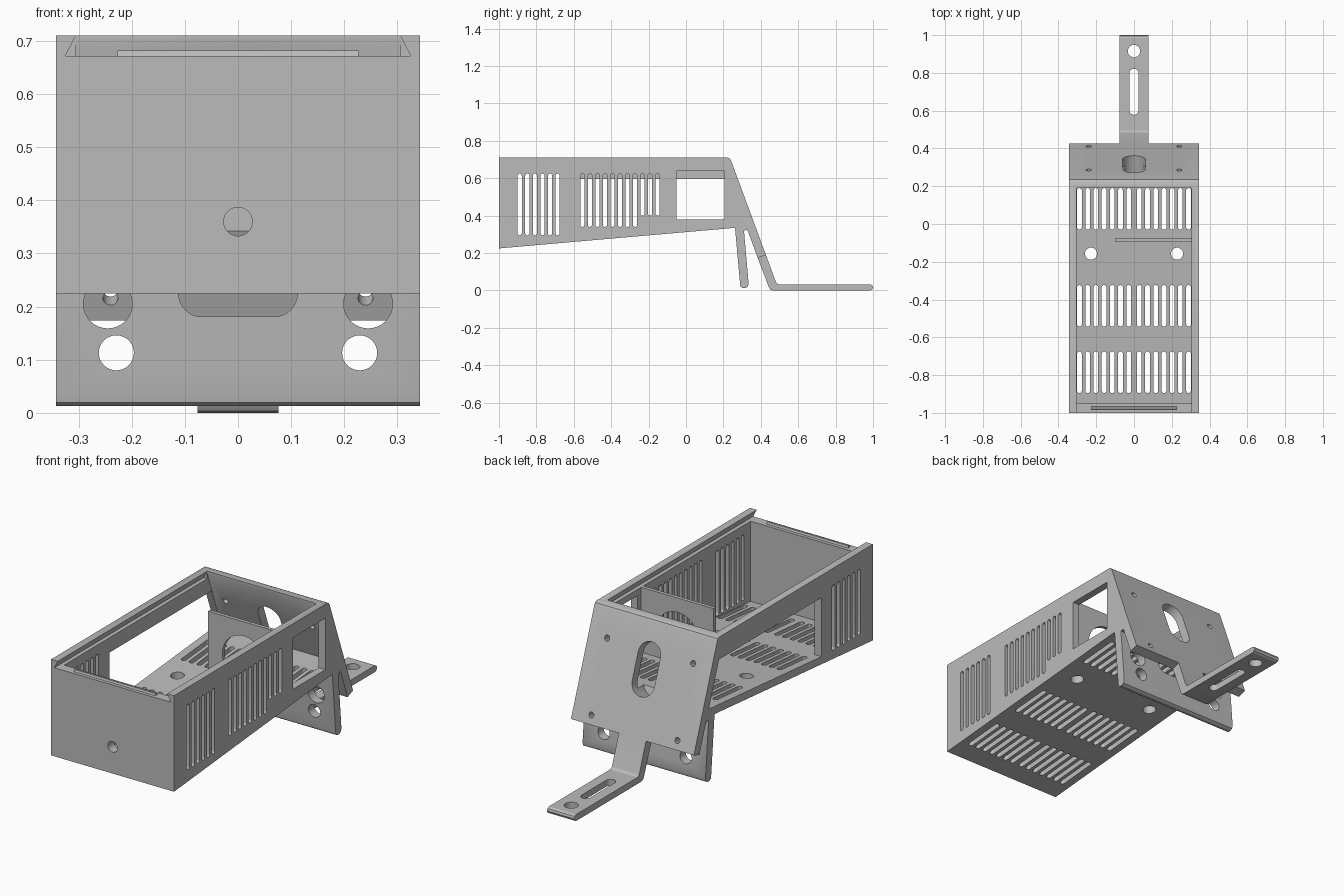
import bpy, bmesh
from math import pi, cos, sin, radians
from mathutils import Matrix

cube = bpy.data.objects.get("Cube")
if cube:
    bpy.data.objects.remove(cube, do_unlink=True)

grey = bpy.data.materials.new("plain_grey")
grey.use_nodes = True
grey.diffuse_color = (0.5, 0.5, 0.5, 1)
grey.node_tree.nodes["Principled BSDF"].inputs["Base Color"].default_value = (0.5, 0.5, 0.5, 1)

TILT = Matrix.Rotation(radians(20.3), 4, 'X')


def prism(pts, axis, lo, hi, mat=Matrix()):
    """A 2D outline swept along one axis."""
    place = {'x': lambda u, v, w: (w, u, v),
             'y': lambda u, v, w: (u, w, v),
             'z': lambda u, v, w: (u, v, w)}[axis]
    return [mat @ Matrix.Translation(place(u, v, w)).to_translation()
            for w in (lo, hi) for u, v in pts]


def slot(cu, cv, ru, rv, r, n=8):
    """Rounded rectangle outline with half sizes ru, rv and corner radius r."""
    pts = []
    for k, (su, sv) in enumerate(((1, 1), (-1, 1), (-1, -1), (1, -1))):
        for i in range(n + 1):
            a = (k + i / n) * pi / 2
            p = (cu + su * (ru - r) + r * cos(a), cv + sv * (rv - r) + r * sin(a))
            if not pts or abs(p[0] - pts[-1][0]) + abs(p[1] - pts[-1][1]) > 1e-5:
                pts.append(p)
    if abs(pts[0][0] - pts[-1][0]) + abs(pts[0][1] - pts[-1][1]) < 1e-5:
        pts.pop()
    return pts


def circle(cu, cv, r):
    return slot(cu, cv, r, r, r)


def build(name, prisms):
    bm = bmesh.new()
    for coords in prisms:
        vs = [bm.verts.new(c) for c in coords]
        n = len(vs) // 2
        bm.faces.new(vs[:n])
        bm.faces.new(vs[n:])
        for i in range(n):
            j = (i + 1) % n
            bm.faces.new((vs[i], vs[j], vs[n + j], vs[n + i]))
    bmesh.ops.recalc_face_normals(bm, faces=bm.faces)
    me = bpy.data.meshes.new(name)
    bm.to_mesh(me)
    bm.free()
    ob = bpy.data.objects.new(name, me)
    bpy.context.collection.objects.link(ob)
    me.materials.append(grey)
    return ob


def select(ob):
    bpy.ops.object.select_all(action='DESELECT')
    ob.select_set(True)
    bpy.context.view_layer.objects.active = ob


def cut(ob, prisms):
    cutter = build("cutter", prisms)
    cutter.hide_render = True
    mod = ob.modifiers.new("cut", 'BOOLEAN')
    mod.operation = 'DIFFERENCE'
    mod.solver = 'EXACT'
    mod.object = cutter
    select(ob)
    bpy.ops.object.modifier_apply(modifier=mod.name)
    bpy.data.objects.remove(cutter, do_unlink=True)


def floor_top(y):
    return 0.2635 + 0.0873 * (y + 1)


def plate_y(z):
    """Outer face of the slanted back plate."""
    return 0.235 + 0.37 * (0.71 - z)


# Case with slanted back plate and hanging leg, swept from the side outline
W, IN = 0.343, 0.305
case = build("case", [prism([
    (-1, 0.225), (-1, 0.71), (0.225, 0.71), (0.235, 0.705), (0.242, 0.692),
    (plate_y(0.19), 0.19), (plate_y(0.174) - 0.05, 0.174), (0.328, 0.325), (0.31, 0.32),
    (0.335, 0.035), (0.33, 0.02), (0.318, 0.013), (0.302, 0.013), (0.292, 0.02),
    (0.289, 0.035), (0.262, 0.335)], 'x', -W, W)])

# Cavity and dovetail track for the lid
cut(case, [prism([(-0.95, 0.9), (0.19, 0.9), (0.19, 0.7), (0.309, floor_top(0.309)),
                  (-0.95, floor_top(-0.95))], 'x', -IN, IN)])
cut(case, [prism([(-0.325, 0.672), (0.325, 0.672), (0.3, 0.72), (-0.3, 0.72)],
                 'y', -1.1, 0.19)])

# Side vents, side window and the large opening in the other side
vents = [prism(slot(-0.889 + 0.0405 * i, 0.46, 0.011, 0.165, 0.011), 'x', -0.4, 0.4)
         for i in range(6)]
for i in range(11):
    low = 0.34 if i < 8 else 0.40
    vents.append(prism(slot(-0.554 + 0.0402 * i, (0.625 + low) / 2, 0.011,
                            (0.625 - low) / 2, 0.011), 'x', 0.25, 0.4))
window = [(-0.05, 0.38), (0.207, 0.38), (0.207, 0.64), (-0.05, 0.64)]
vents.append(prism(window, 'x', 0.25, 0.4))
opening = [(-0.59, 0.597), (0.226, 0.597), (0.308, floor_top(0.308)), (-0.59, floor_top(-0.59))]
vents.append(prism(opening, 'x', -0.4, -0.25))
cut(case, vents)

# Floor vents and floor holes
holes = []
for cy in (0.08, -0.433, -0.785):
    for i in range(7):
        for s in (-1, 1):
            holes.append(prism(slot(s * (0.028 + 0.0435 * i), cy, 0.0125, 0.11, 0.0125),
                               'z', 0.15, 0.45))
for s in (-1, 1):
    holes.append(prism(circle(s * 0.228, -0.157, 0.032), 'z', 0.15, 0.45))
cut(case, holes)

# Front hole, leg holes and back plate holes
holes = [prism(circle(0, 0.36, 0.027), 'y', -1.1, -0.9),
         prism(slot(0, 0.226, 0.112, 0.045, 0.044), 'y', 0.24, 0.355)]
for s in (-1, 1):
    holes.append(prism(circle(s * 0.245, 0.205, 0.046), 'y', 0.24, 0.355))
    holes.append(prism(circle(s * 0.229, 0.113, 0.033), 'y', 0.24, 0.37))
    for z in (0.232, 0.572):
        holes.append(prism(circle(s * 0.24, 0, 0.014), 'y', -0.075, 0.05,
                           Matrix.Translation((0, plate_y(z), z)) @ TILT))
holes.append(prism(slot(0, 0, 0.062, 0.13, 0.062), 'y', -0.1, 0.05,
                   Matrix.Translation((0, plate_y(0.49), 0.49)) @ TILT))
cut(case, holes)

# Bent mounting tail
tail = build("mounting_tail", [prism([
    (plate_y(0.19), 0.19), (0.479, 0.05), (0.484, 0.04), (0.495, 0.033), (0.985, 0.033),
    (0.996, 0.027), (1, 0.0165), (0.996, 0.006), (0.985, 0), (0.465, 0), (0.452, 0.004),
    (0.444, 0.015), (plate_y(0.174) - 0.05, 0.174)], 'x', -0.076, 0.076)])
cut(tail, [prism(slot(0, 0.70, 0.024, 0.122, 0.024), 'z', -0.1, 0.1),
           prism(circle(0, 0.915, 0.033), 'z', -0.1, 0.1)])

# Inner divider with a cable hole
divider = build("divider", [prism([
    (-0.1, floor_top(-0.09) - 0.01), (-0.1, 0.672), (IN, 0.672),
    (IN, floor_top(-0.09) - 0.01)], 'y', -0.096, -0.078)])
cut(divider, [prism(circle(0.1, 0.48, 0.12), 'y', -0.2, 0)])

# Lid catch on the front wall
ridge = build("lid_catch", [prism([(-0.984, 0.67), (-0.98, 0.682), (-0.97, 0.682),
                                   (-0.966, 0.67)], 'x', -0.227, 0.227)])

for ob in (case, tail, divider, ridge):
    select(ob)
    bpy.ops.object.shade_smooth_by_angle(angle=radians(28))
